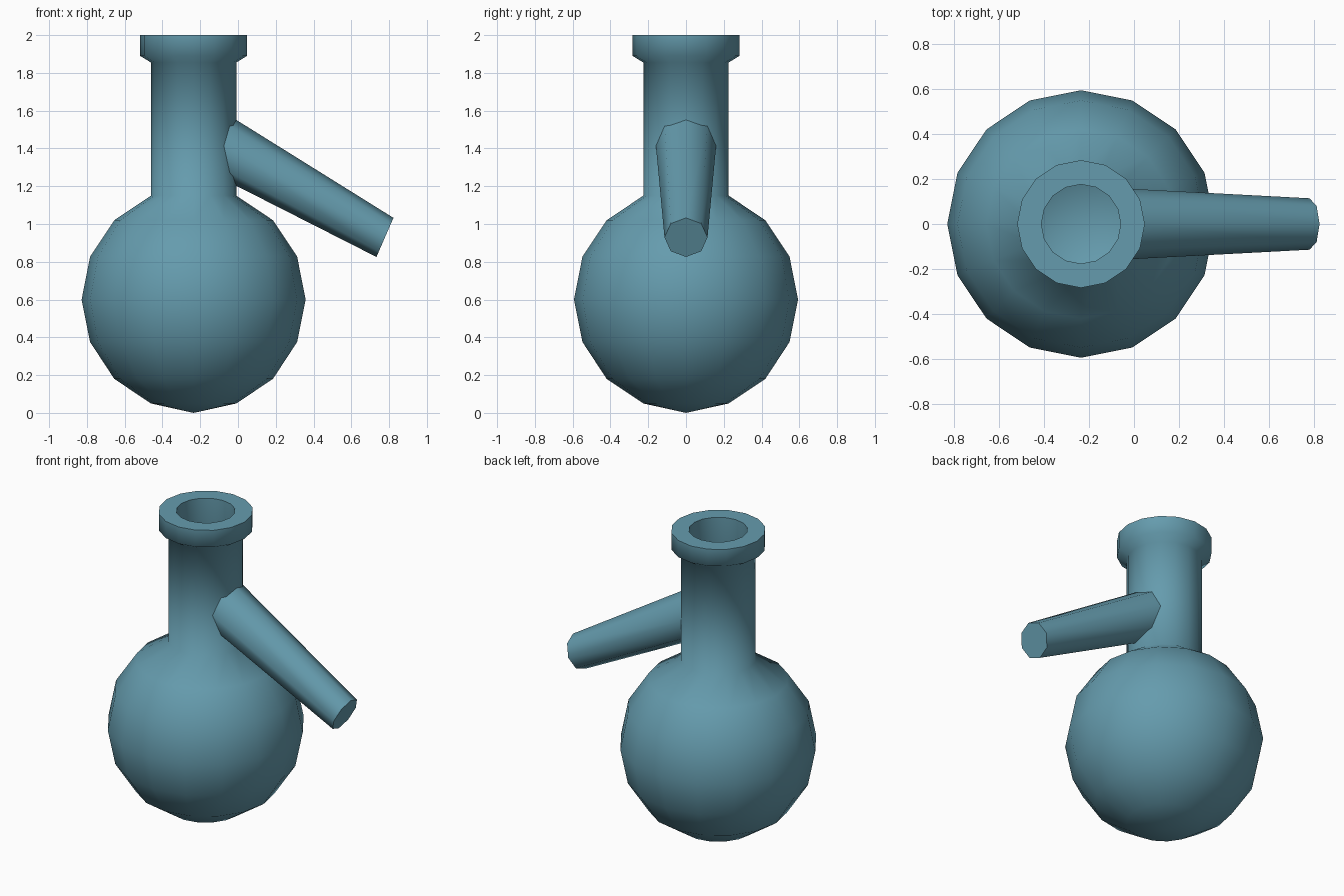
import bpy, bmesh, math

if "Cube" in bpy.data.objects:
    bpy.data.objects.remove(bpy.data.objects["Cube"])

CX = -0.235      # axis of the vessel
NECK_R = 0.226

glass = bpy.data.materials.new("teal_glass")
glass.diffuse_color = (0.13, 0.33, 0.42, 1)
glass.use_nodes = True
glass.node_tree.nodes["Principled BSDF"].inputs["Base Color"].default_value = glass.diffuse_color


def make_object(name, bm, angle):
    bmesh.ops.recalc_face_normals(bm, faces=bm.faces)
    mesh = bpy.data.meshes.new(name)
    bm.to_mesh(mesh)
    bm.free()
    mesh.materials.append(glass)
    obj = bpy.data.objects.new(name, mesh)
    bpy.context.collection.objects.link(obj)
    bpy.ops.object.select_all(action='DESELECT')
    obj.select_set(True)
    bpy.context.view_layer.objects.active = obj
    bpy.ops.object.shade_smooth_by_angle(angle=math.radians(angle))
    return obj


def bridge(bm, a, b):
    n = len(a)
    for i in range(n):
        j = (i + 1) % n
        bm.faces.new((a[i], a[j], b[j], b[i]))


def fan(bm, ring, tip):
    for i in range(len(ring)):
        bm.faces.new((ring[i], ring[(i + 1) % len(ring)], tip))


# Flask: hollow lathe, outside from the bottom up, then down the inside
ball = [(0.226, 0.05), (0.42, 0.18), (0.548, 0.375), (0.593, 0.60),
        (0.548, 0.828), (0.42, 1.02), (NECK_R, 1.15)]
lip = [(NECK_R, 1.855), (0.283, 1.89), (0.283, 2.0), (0.176, 2.0)]
inner = [(0.176, 1.13), (0.384, 0.985), (0.502, 0.81), (0.543, 0.60),
         (0.502, 0.394), (0.384, 0.219), (0.206, 0.098)]
bm = bmesh.new()
rings = []
for r, z in ball + lip + inner:
    rings.append([bm.verts.new((CX + r * math.cos(i * math.tau / 16),
                                r * math.sin(i * math.tau / 16), z))
                  for i in range(16)])
for a, b in zip(rings, rings[1:]):
    bridge(bm, a, b)
fan(bm, rings[0], bm.verts.new((CX, 0, 0)))
fan(bm, rings[-1], bm.verts.new((CX, 0, 0.05)))
make_object("flask_body", bm, 58)

# Side arm: eight-sided taper, its root fitted to the round neck
bm = bmesh.new()
root, end = [], []
for i in range(8):
    c, s = math.cos(i * math.tau / 8), math.sin(i * math.tau / 8)
    y = 0.16 * c
    x = CX + math.sqrt(0.216 ** 2 - y * y)
    z = 1.38 - 0.557 * (x + 0.015) + 0.175 * s
    root.append(bm.verts.new((x, y, z)))
    end.append(bm.verts.new((0.778 + 0.045 * s, 0.114 * c, 0.929 + 0.1035 * s)))
bridge(bm, root, end)
bm.faces.new(end)
make_object("side_arm", bm, 58)
